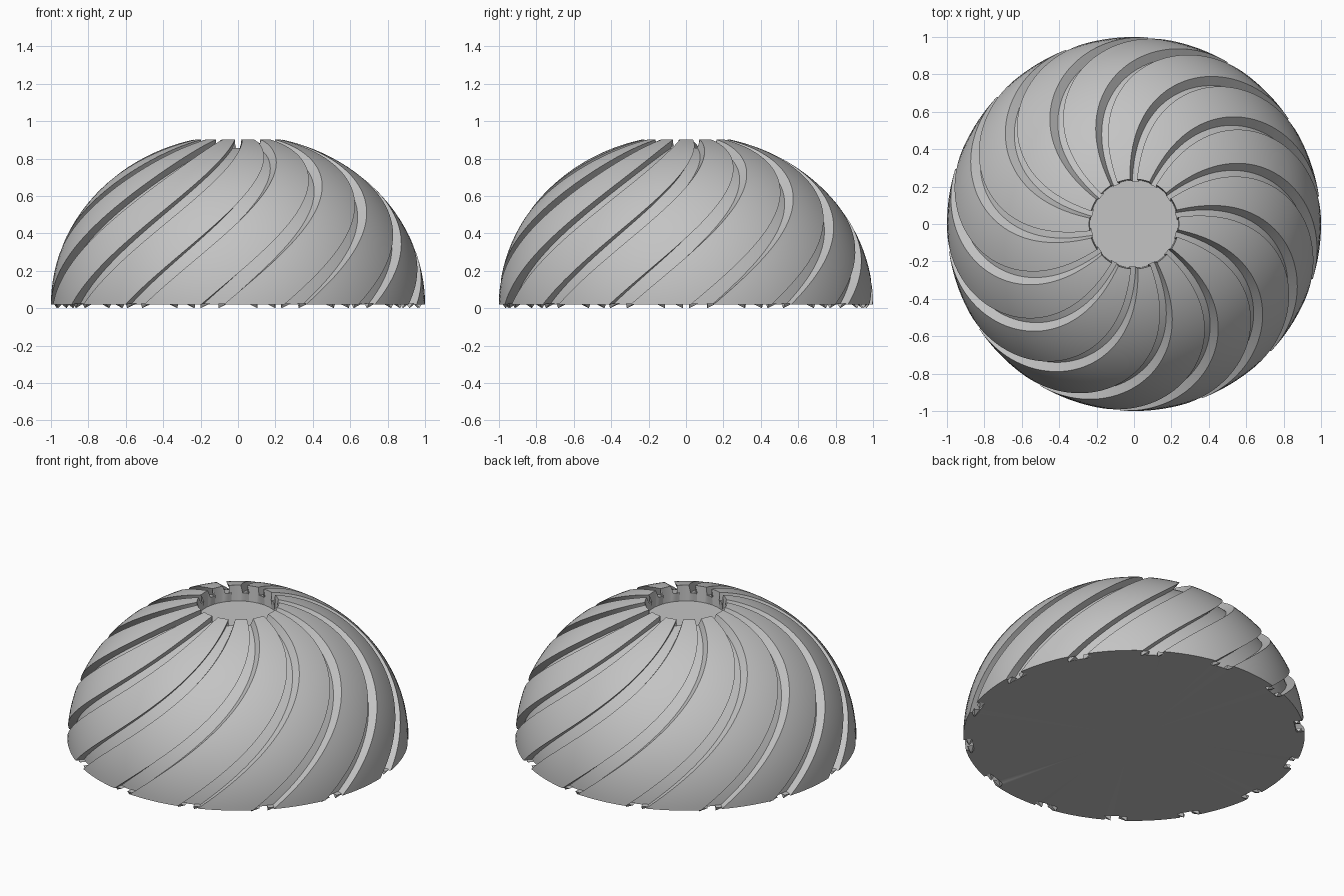
import bpy, bmesh, math

cube = bpy.data.objects.get("Cube")
if cube:
    bpy.data.objects.remove(cube, do_unlink=True)

GROOVES = 14
PITCH = 2 * math.pi / GROOVES
BASE_Z, HEIGHT = 0.02, 0.907
FLOOR = 0.95                      # groove floor relative to outer dome
DISC_Z = 0.80
RIM = math.asin(0.24)             # polar angle of the top opening
TWIST = math.radians(60) / 0.88   # rotation per unit of height
START = math.radians(5)
ROWS, LAND = 48, 8

grey = bpy.data.materials.new("plain_grey")
grey.use_nodes = True
colour = (0.55, 0.55, 0.55, 1)
grey.diffuse_color = colour
grey.node_tree.nodes["Principled BSDF"].inputs["Base Color"].default_value = colour


def finish(bm, name):
    """Turn a bmesh into a smooth-shaded object with sharp edges kept."""
    bmesh.ops.remove_doubles(bm, verts=bm.verts, dist=0.0005)
    bmesh.ops.recalc_face_normals(bm, faces=bm.faces)
    mesh = bpy.data.meshes.new(name)
    bm.to_mesh(mesh)
    bm.free()
    mesh.materials.append(grey)
    obj = bpy.data.objects.new(name, mesh)
    bpy.context.collection.objects.link(obj)
    bpy.ops.object.select_all(action='DESELECT')
    obj.select_set(True)
    bpy.context.view_layer.objects.active = obj
    bpy.ops.object.shade_smooth_by_angle(angle=math.radians(30))
    return obj


def polar(r, phi, z):
    return (r * math.cos(phi), r * math.sin(phi), z)


def columns(radius):
    """Angle and depth scale of every column in one row."""
    half = 0.055 + 0.006 / radius
    for k in range(GROOVES):
        mid = START + k * PITCH
        for s in (-1, 0, 1):
            yield mid + s * half, FLOOR
        for i in range(LAND + 1):
            yield mid + half + (PITCH - 2 * half) * i / LAND, 1.0


# Dome skin with twisted grooves
bm = bmesh.new()
rows = []
for j in range(ROWS + 1):
    theta = math.pi / 2 + (RIM - math.pi / 2) * j / ROWS
    row = []
    for phi, scale in columns(math.sin(theta)):
        rise = HEIGHT * scale * math.cos(theta)
        row.append(bm.verts.new(polar(scale * math.sin(theta), phi + TWIST * rise, BASE_Z + rise)))
    rows.append(row)

# Wall of the top recess
recess = []
for v in rows[-1]:
    recess.append(bm.verts.new(polar(0.235, math.atan2(v.co.y, v.co.x), DISC_Z)))
rows.append(recess)
count = len(recess)
for low, high in zip(rows, rows[1:]):
    for i in range(count):
        n = (i + 1) % count
        bm.faces.new((low[i], low[n], high[n], high[i]))

# Flat underside, fanned from the centre
centre = bm.verts.new((0, 0, BASE_Z))
for i in range(count):
    bm.faces.new((centre, rows[0][(i + 1) % count], rows[0][i]))
finish(bm, "grooved_dome")

# Flat disc sunk in the top
bm = bmesh.new()
bmesh.ops.create_circle(bm, cap_ends=True, radius=0.237, segments=96)
bmesh.ops.translate(bm, verts=bm.verts, vec=(0, 0, DISC_Z))
finish(bm, "top_disc")

# Small pointed burrs under the groove ends
bm = bmesh.new()
for k in range(GROOVES):
    mid = START + k * PITCH
    for shift in (-0.07, 0.03):
        a, b = mid + shift, mid + shift + 0.05
        tip = bm.verts.new(polar(0.97, a, 0))
        top = [bm.verts.new(polar(r, phi, BASE_Z + 0.005))
               for r, phi in ((0.95, a), (0.985, a), (0.985, b), (0.95, b))]
        bm.faces.new(top)
        for i in range(4):
            bm.faces.new((top[i], top[(i + 1) % 4], tip))
finish(bm, "base_burrs")
